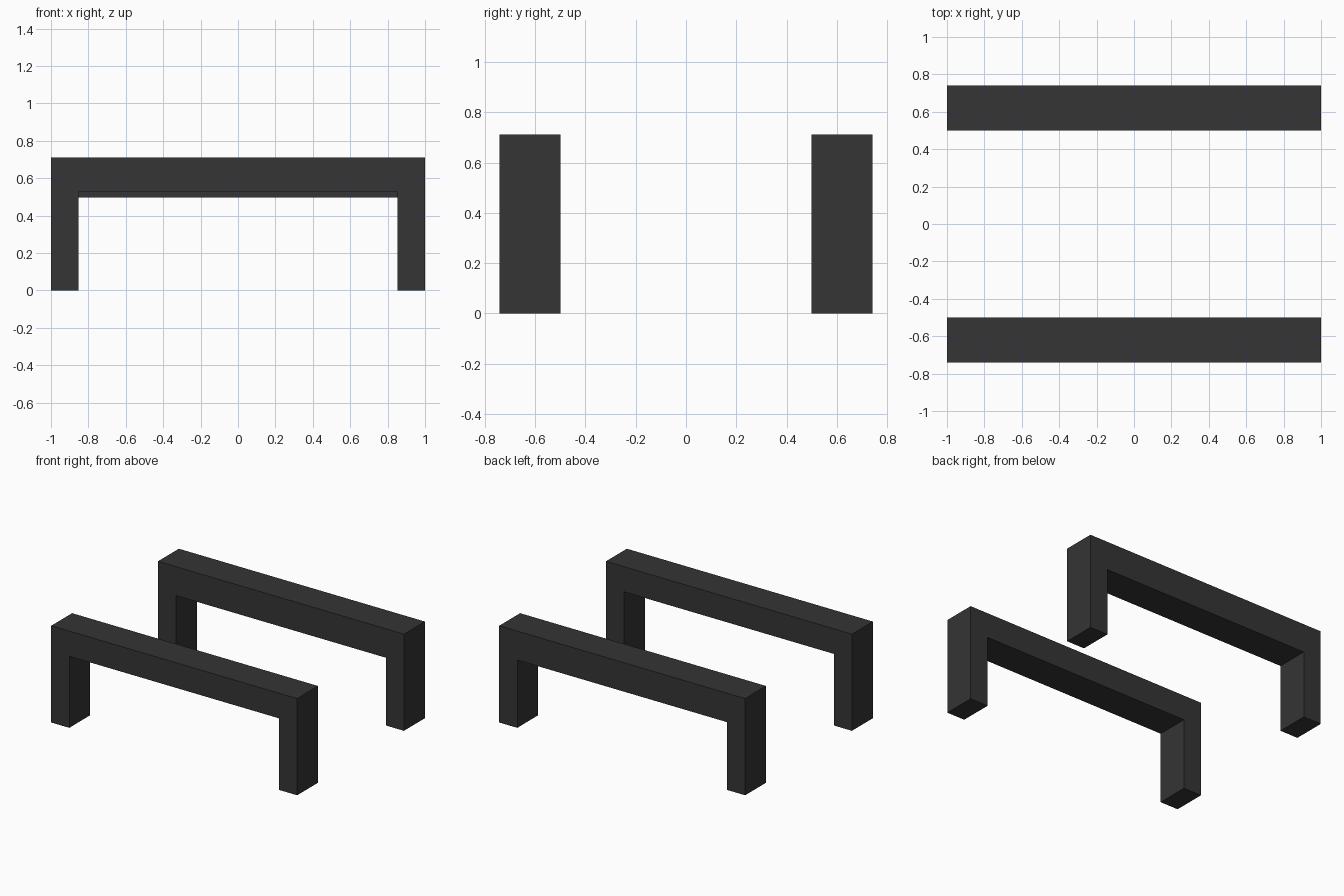
import bpy
import bmesh

if "Cube" in bpy.data.objects:
    bpy.data.objects.remove(bpy.data.objects["Cube"])

HALF = 1.0        # half length along x
INNER = 0.853     # inner faces of the legs
TOP = 0.711
Y_IN, Y_OUT = 0.499, 0.741

black = bpy.data.materials.new("matte_black")
black.diffuse_color = (0.035, 0.035, 0.035, 1.0)
black.use_nodes = True
black.node_tree.nodes["Principled BSDF"].inputs["Base Color"].default_value = black.diffuse_color


def bracket(name, y0, y1, underside):
    """U-shaped handle: flat profile in xz, extruded along y."""
    profile = [(-HALF, 0), (-INNER, 0), (-INNER, underside), (INNER, underside),
               (INNER, 0), (HALF, 0), (HALF, TOP), (-HALF, TOP)]
    bm = bmesh.new()
    face = bm.faces.new([bm.verts.new((x, y0, z)) for x, z in profile])
    ext = bmesh.ops.extrude_face_region(bm, geom=[face], use_keep_orig=True)
    verts = [g for g in ext["geom"] if isinstance(g, bmesh.types.BMVert)]
    bmesh.ops.translate(bm, verts=verts, vec=(0, y1 - y0, 0))
    bmesh.ops.recalc_face_normals(bm, faces=bm.faces)
    mesh = bpy.data.meshes.new(name)
    bm.to_mesh(mesh)
    bm.free()
    mesh.materials.append(black)
    bpy.context.collection.objects.link(bpy.data.objects.new(name, mesh))


# Front handle has a slightly thinner crossbar than the back one
bracket("front_handle", -Y_OUT, -Y_IN, 0.526)
bracket("back_handle", Y_IN, Y_OUT, 0.498)
